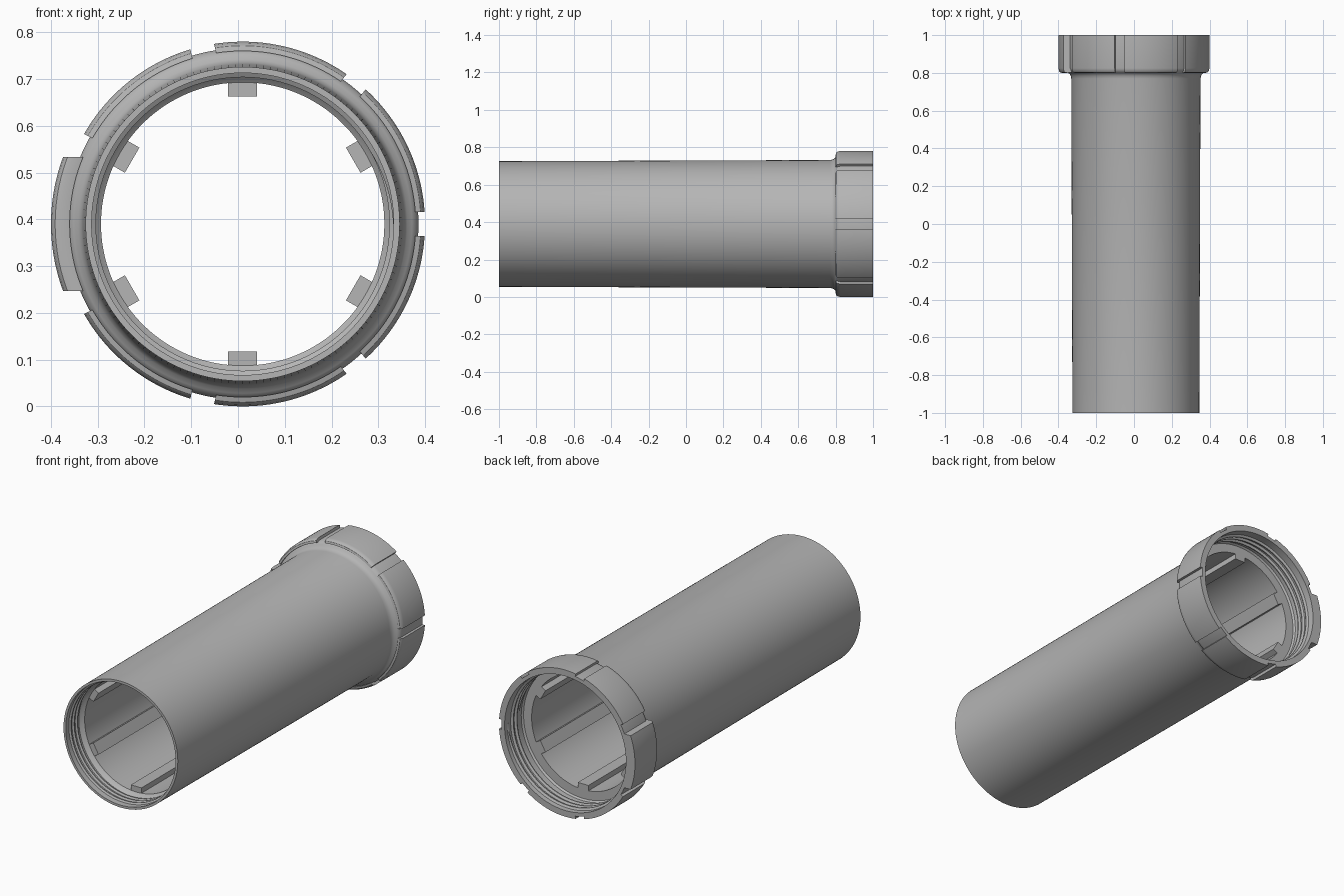
import bpy, bmesh
from math import sin, cos, asin, pi, tau, radians
from mathutils import Matrix

cube = bpy.data.objects.get("Cube")
if cube:
    bpy.data.objects.remove(cube)

CX, CZ = 0.01, 0.39      # tube axis, running along y
BORE = 0.303

grey = bpy.data.materials.new("plain grey")
grey.use_nodes = True
colour = (0.46, 0.46, 0.46, 1)
grey.diffuse_color = colour
bsdf = grey.node_tree.nodes["Principled BSDF"]
bsdf.inputs["Base Color"].default_value = colour
bsdf.inputs["Roughness"].default_value = 0.6


def finish(name, bm):
    bmesh.ops.recalc_face_normals(bm, faces=bm.faces)
    mesh = bpy.data.meshes.new(name)
    bm.to_mesh(mesh)
    bm.free()
    mesh.materials.append(grey)
    obj = bpy.data.objects.new(name, mesh)
    bpy.context.collection.objects.link(obj)
    bpy.ops.object.select_all(action='DESELECT')
    obj.select_set(True)
    bpy.context.view_layer.objects.active = obj
    bpy.ops.object.shade_smooth_by_angle(angle=radians(32))
    return obj


def sweep(name, rings, closed=False):
    """Join rings of (angle, radius, y) points into a solid around the axis."""
    bm = bmesh.new()
    rows = [[bm.verts.new((CX + r * cos(a), y, CZ + r * sin(a))) for a, r, y in ring]
            for ring in rings]
    n = len(rows[0])
    pairs = list(zip(rows, rows[1:]))
    if closed:
        pairs.append((rows[-1], rows[0]))
    for p, q in pairs:
        for i in range(n):
            j = (i + 1) % n
            bm.faces.new((p[i], p[j], q[j], q[i]))
    if not closed:
        bm.faces.new(rows[0])
        bm.faces.new(rows[-1])
    return finish(name, bm)


# Hollow tube with flared collar base and a wider socket at each end
SEGS = 140
profile = [(0.336, -1), (0.342, 0.77), (0.345, 0.784), (0.352, 0.796), (0.362, 0.802),
           (0.371, 0.81), (0.376, 0.825), (0.376, 1), (0.357, 1), (0.357, 0.86),
           (0.35, 0.85), (BORE, 0.85), (BORE, -0.87), (0.316, -0.88), (0.323, -0.89),
           (0.323, -1)]
sweep("tube_body", [[(tau * k / SEGS, r, y) for r, y in profile] for k in range(SEGS)], True)


# Raised collar pads, separated by seven grooves; the one on the right is a thick lug
def pad(name, index, outer, lug=False):
    edge = [(0.37, 0.803), (outer - 0.02, 0.8), (outer - 0.009, 0.803),
            (outer - 0.003, 0.81), (outer, 0.825), (outer, 1), (0.37, 1)]
    middle = tau * (index + 0.5) / 7
    steps = 20
    rings = []
    for k in range(steps + 1):
        t = 2 * k / steps - 1
        ring = []
        for r, y in edge:
            half = asin(0.143 / r) if lug else pi / 7 - asin(0.026 / r)
            ring.append((middle + t * half, r, y))
        rings.append(ring)
    sweep(name, rings)


for i in range(7):
    if i == 3:
        pad("collar_lug", i, 0.41, lug=True)
    else:
        pad(f"collar_pad_{i + 1}", i, 0.39)


# Helical thread ridges inside both sockets
def thread(name, wall, start, pitch, turns, height):
    steps = 96
    total = int(turns * steps)
    rings = []
    for k in range(total + 1):
        a = tau * k / steps
        y = start + pitch * k / steps
        h = height * min(1, k / 8, (total - k) / 8) + 0.001
        w = pitch * 0.36
        rings.append([(a, wall + 0.003, y - w), (a, wall - h, y - w * 0.25),
                      (a, wall - h, y + w * 0.25), (a, wall + 0.003, y + w)])
    sweep(name, rings)


thread("front_thread", 0.323, -0.98, 0.027, 3, 0.008)
thread("back_thread", 0.357, 0.88, 0.03, 3, 0.01)

# Six straight ribs along the bore
for i in range(6):
    bm = bmesh.new()
    bmesh.ops.create_cube(bm, size=1)
    inner, outer = 0.273, BORE + 0.004
    place = (Matrix.Translation((CX, -0.01, CZ))
             @ Matrix.Rotation(radians(30 + 60 * i), 4, 'Y')
             @ Matrix.Translation(((inner + outer) / 2, 0, 0))
             @ Matrix.Diagonal((outer - inner, 1.72, 0.062, 1)))
    bmesh.ops.transform(bm, matrix=place, verts=bm.verts)
    finish(f"bore_rib_{i + 1}", bm)
